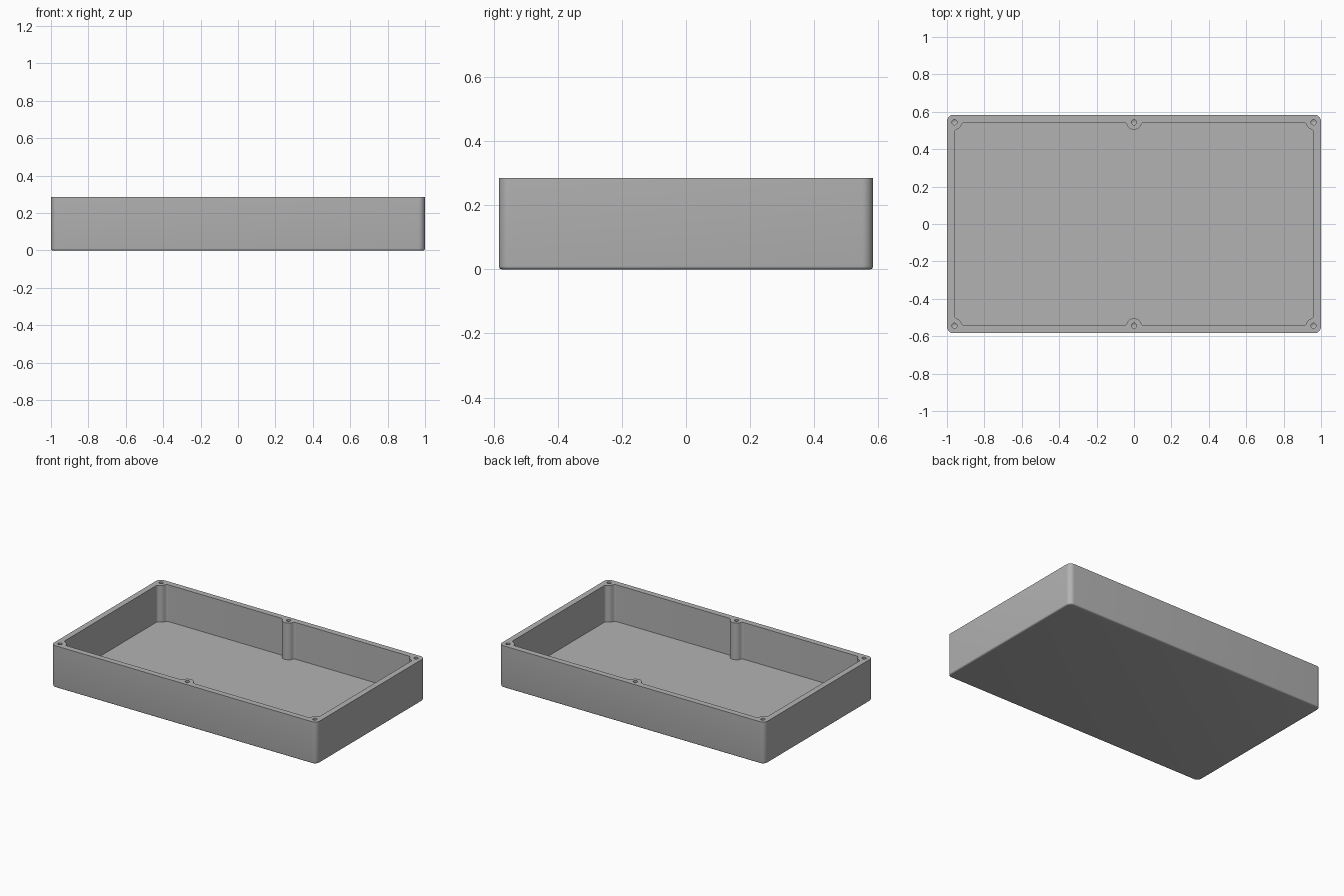
import bpy, bmesh
from math import sin, cos, atan2, degrees, radians, sqrt
from mathutils import Vector

HALF_X, HALF_Y, HEIGHT = 1.0, 0.584, 0.285
WALL, FLOOR = 0.04, 0.035
IN_X, IN_Y = HALF_X - WALL, HALF_Y - WALL
BOSS, FILLET, HOLE = 0.04, 0.02, 0.014

if "Cube" in bpy.data.objects:
    bpy.data.objects.remove(bpy.data.objects["Cube"])

grey = bpy.data.materials.new("mid grey")
grey.use_nodes = True
colour = (0.45, 0.45, 0.45, 1)
grey.diffuse_color = colour
grey.node_tree.nodes["Principled BSDF"].inputs["Base Color"].default_value = colour


def arc(cx, cy, r, a0, a1, n=8):
    angles = [radians(a0 + (a1 - a0) * i / n) for i in range(n + 1)]
    return [Vector((cx + r * cos(a), cy + r * sin(a))) for a in angles]


def mirrored(quarter):
    """Complete an outline from its +x +y quarter."""
    def flip(pts, sx, sy):
        return [Vector((p.x * sx, p.y * sy)) for p in pts]
    loop = (quarter + flip(quarter[::-1], -1, 1)
            + flip(quarter, -1, -1) + flip(quarter[::-1], 1, -1))
    return [p for i, p in enumerate(loop) if (p - loop[i - 1]).length > 1e-5]


def prism(name, outline, z0, z1, bevel=0, tip=0):
    bm = bmesh.new()
    base = bm.faces.new([bm.verts.new((p.x, p.y, z0)) for p in outline])
    top = bmesh.ops.extrude_face_region(bm, geom=[base], use_keep_orig=True)
    verts = [v for v in top["geom"] if isinstance(v, bmesh.types.BMVert)]
    bmesh.ops.translate(bm, vec=(0, 0, z1 - z0), verts=verts)
    bmesh.ops.recalc_face_normals(bm, faces=bm.faces)
    if bevel:
        bmesh.ops.bevel(bm, geom=list(base.edges), offset=bevel, segments=4,
                        profile=0.5, affect='EDGES')
    if tip:
        bmesh.ops.poke(bm, faces=[base], offset=tip)
    mesh = bpy.data.meshes.new(name)
    bm.to_mesh(mesh)
    bm.free()
    obj = bpy.data.objects.new(name, mesh)
    bpy.context.collection.objects.link(obj)
    mesh.materials.append(grey)
    return obj


def cut(target, cutter):
    bpy.context.view_layer.objects.active = target
    mod = target.modifiers.new("cut", 'BOOLEAN')
    mod.operation, mod.solver, mod.object = 'DIFFERENCE', 'EXACT', cutter
    bpy.ops.object.modifier_apply(modifier=mod.name)
    bpy.data.objects.remove(cutter)


# Outer shell with rounded corners and a softened bottom edge
R = 0.035
tray = prism("enclosure_tray", mirrored(arc(HALF_X - R, HALF_Y - R, R, 0, 90)),
             0, HEIGHT, bevel=0.01)

# Cavity outline: leaves filleted screw bosses at the corners and mid sides
d = sqrt((BOSS + FILLET) ** 2 - FILLET ** 2)
t = degrees(atan2(d, FILLET))
quarter = (arc(IN_X - FILLET, IN_Y - d, FILLET, 0, t)
           + arc(IN_X, IN_Y, BOSS, 180 + t, 270 - t)
           + arc(IN_X - d, IN_Y - FILLET, FILLET, 90 - t, 90)
           + arc(d, IN_Y - FILLET, FILLET, 90, 90 + t)
           + arc(0, IN_Y, BOSS, t - 90, -90))
cut(tray, prism("cavity_cutter", mirrored(quarter), FLOOR, HEIGHT + 0.1))

# Blind screw holes in every boss
for x in (-IN_X, 0, IN_X):
    for y in (-IN_Y, IN_Y):
        ring = arc(x, y, HOLE, 0, 360, 24)[:-1]
        cut(tray, prism("hole_cutter", ring, HEIGHT - 0.2, HEIGHT + 0.1, tip=0.008))

bpy.ops.object.select_all(action='DESELECT')
tray.select_set(True)
bpy.context.view_layer.objects.active = tray
bpy.ops.object.shade_smooth_by_angle(angle=radians(30))
